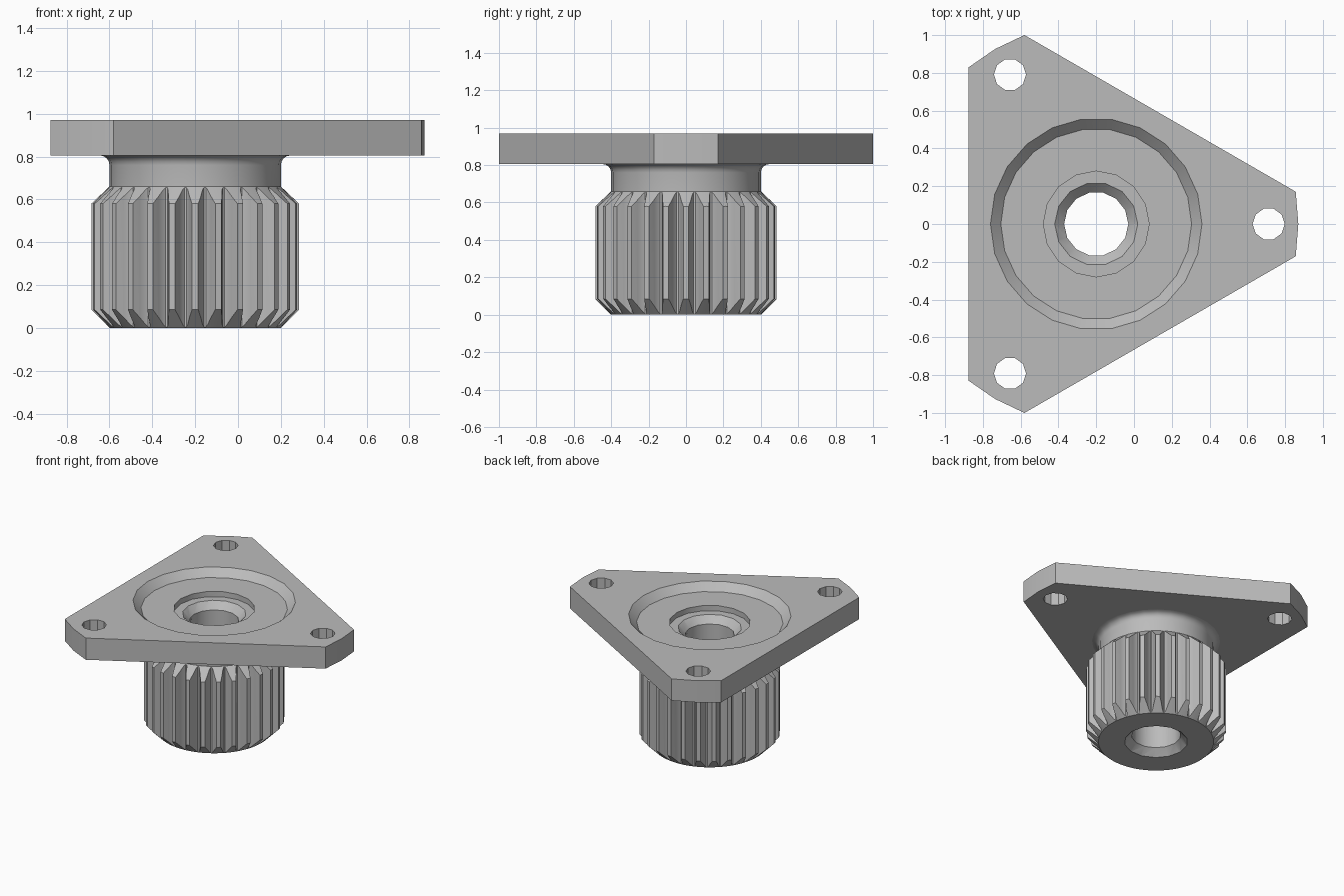
import bpy, bmesh
from math import sin, cos, pi, radians

cube = bpy.data.objects.get("Cube")
if cube:
    bpy.data.objects.remove(cube, do_unlink=True)

AXIS_X = -0.2      # shaft axis
TEETH = 28

metal = bpy.data.materials.new("plain_grey")
metal.use_nodes = True
GREY = (0.5, 0.5, 0.5, 1)
metal.diffuse_color = GREY
metal.node_tree.nodes["Principled BSDF"].inputs["Base Color"].default_value = GREY


def finish(name, bm, x=AXIS_X, y=0):
    bmesh.ops.remove_doubles(bm, verts=bm.verts, dist=1e-5)
    bmesh.ops.recalc_face_normals(bm, faces=bm.faces)
    mesh = bpy.data.meshes.new(name)
    bm.to_mesh(mesh)
    bm.free()
    mesh.materials.append(metal)
    ob = bpy.data.objects.new(name, mesh)
    ob.location = (x, y, 0)
    bpy.context.collection.objects.link(ob)
    return ob


def lathe(name, profile, sides, x=AXIS_X, y=0):
    """Turn a closed (radius, height) profile about the vertical axis."""
    bm = bmesh.new()
    vs = [bm.verts.new((r, 0, z)) for r, z in profile]
    es = [bm.edges.new((vs[i - 1], v)) for i, v in enumerate(vs)]
    bmesh.ops.spin(bm, geom=vs + es, cent=(0, 0, 0), axis=(0, 0, 1),
                   angle=2 * pi, steps=sides, use_merge=False)
    return finish(name, bm, x, y)


def prism(name, outline, z0, z1):
    """Extrude a polar (radius, angle) outline."""
    bm = bmesh.new()
    face = bm.faces.new([bm.verts.new((r * cos(a), r * sin(a), z0)) for r, a in outline])
    new = bmesh.ops.extrude_face_region(bm, geom=[face])["geom"]
    for v in new:
        if isinstance(v, bmesh.types.BMVert):
            v.co.z = z1
    return finish(name, bm)


def carve(target, tool, operation="DIFFERENCE"):
    mod = target.modifiers.new("carve", "BOOLEAN")
    mod.operation = operation
    mod.solver = "EXACT"
    mod.object = tool
    bpy.context.view_layer.objects.active = target
    bpy.ops.object.modifier_apply(modifier=mod.name)
    bpy.data.objects.remove(tool, do_unlink=True)


def shade(ob):
    bpy.ops.object.select_all(action="DESELECT")
    ob.select_set(True)
    bpy.context.view_layer.objects.active = ob
    bpy.ops.object.shade_smooth_by_angle(angle=radians(30))


# Triangular flange with clipped, slightly bowed corners
corners = [(1.07, radians(120 * k + d)) for k in range(3) for d in (-9.2, 0, 9.2)]
flange = prism("flange", corners, 0.805, 0.97)

# Stepped recess and bore in the flange
carve(flange, lathe("recess_cutter", [(0, 0.915), (0.505, 0.915), (0.56, 0.97),
                                      (0.56, 1.1), (0, 1.1)], 22))
carve(flange, lathe("seat_cutter", [(0, 0.875), (0.28, 0.875), (0.28, 1), (0, 1)], 16))
carve(flange, lathe("bore_cutter", [(0, 0.7), (0.17, 0.7), (0.17, 0.825),
                                    (0.22, 0.875), (0.22, 1), (0, 1)], 14))

# Three bolt holes
for k in range(3):
    a = radians(120 * k)
    carve(flange, lathe("hole_cutter", [(0, 0.7), (0.085, 0.7), (0.085, 1.1), (0, 1.1)], 10,
                        AXIS_X + 0.913 * cos(a), 0.913 * sin(a)))

# Neck with a fillet under the flange
fillet = [(0.445 - 0.045 * cos(t * pi / 8), 0.76 + 0.045 * sin(t * pi / 8)) for t in range(5)]
neck = lathe("neck", [(0.17, 0.6), (0.4, 0.6)] + fillet + [(0.17, 0.805)], 28)

# Toothed pinion: half tooth as radius and half-angle, mirrored and repeated
half = [(0.405, 5.8), (0.415, 4.8), (0.45, 3.3), (0.485, 1.7)]
tooth = [(r, -a) for r, a in half] + [(r, a) for r, a in reversed(half)]
outline = [(r, radians(a + 360 * k / TEETH)) for k in range(TEETH) for r, a in tooth]
pinion = prism("pinion", outline, 0, 0.66)

# Bevelled tooth ends and bore with a bevelled mouth
carve(pinion, lathe("bevel_blank", [(0, 0), (0.4, 0), (0.49, 0.09), (0.49, 0.575),
                                    (0.4, 0.66), (0, 0.66)], 112), "INTERSECT")
carve(pinion, lathe("pinion_bore_cutter", [(0, -0.05), (0.22, -0.05), (0.22, 0), (0.17, 0.05),
                                           (0.17, 0.9), (0, 0.9)], 14))

for part in (flange, neck, pinion):
    shade(part)
